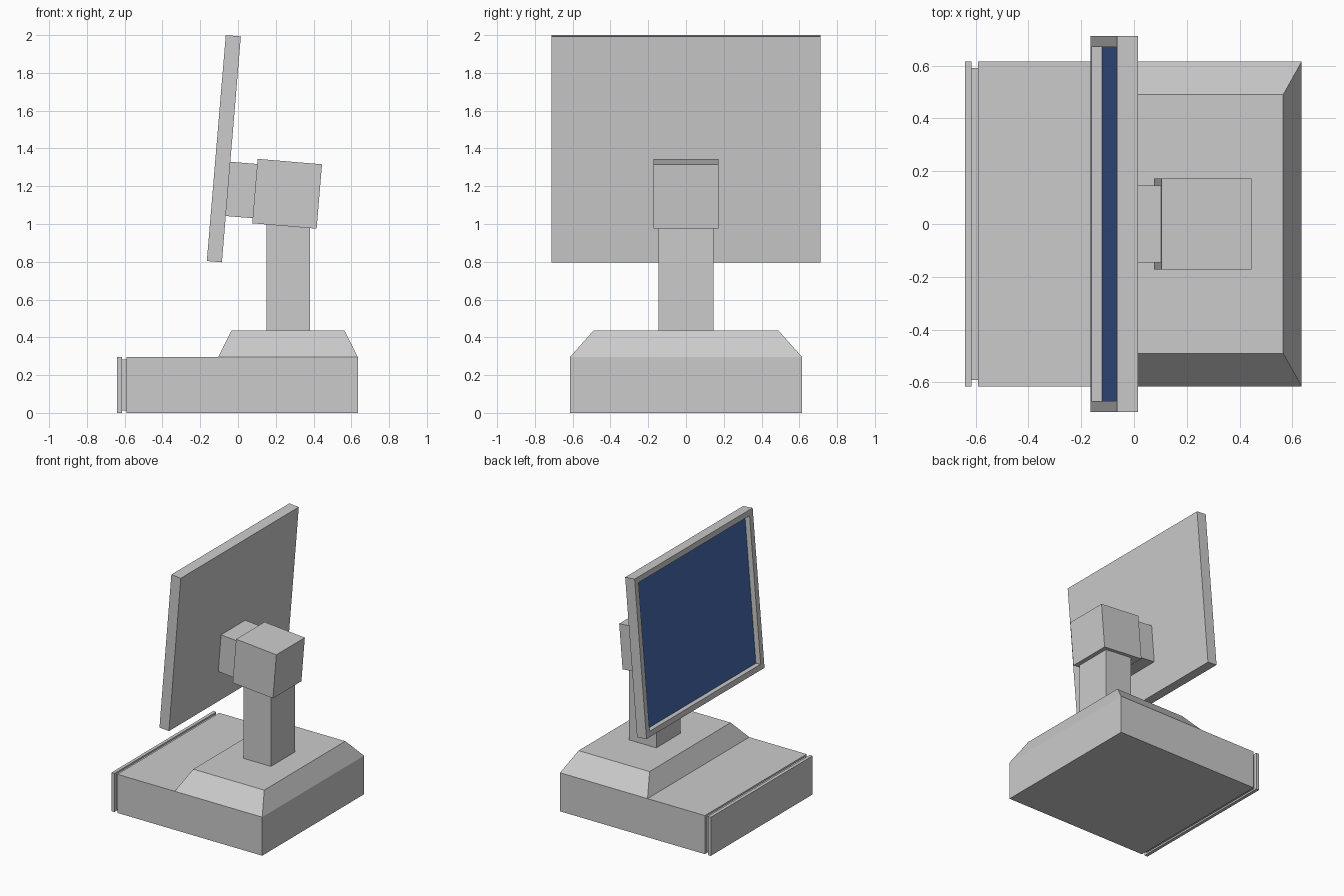
import bpy, bmesh
from math import radians
from mathutils import Matrix

if "Cube" in bpy.data.objects:
    bpy.data.objects.remove(bpy.data.objects["Cube"])

TILT = radians(4.8)


def box(name, center, size, tilt=0.0, edit=None):
    bm = bmesh.new()
    bmesh.ops.create_cube(bm, size=1, matrix=Matrix.Diagonal((*size, 1)))
    if edit:
        edit(bm)
    mesh = bpy.data.meshes.new(name)
    bm.to_mesh(mesh)
    bm.free()
    obj = bpy.data.objects.new(name, mesh)
    obj.location = center
    obj.rotation_euler.y = tilt
    bpy.context.collection.objects.link(obj)
    return obj


def taper(bm):
    for v in bm.verts:
        if v.co.z > 0:
            v.co.x *= 0.30 / 0.37
            v.co.y *= 0.49 / 0.615


def recess(bm):
    # inset the viewing side, then push it in to leave a raised rim
    face = min(bm.faces, key=lambda f: f.calc_center_median().x)
    bmesh.ops.inset_region(bm, faces=[face], thickness=0.06)
    inner = bmesh.ops.extrude_discrete_faces(bm, faces=[face])["faces"][0]
    bmesh.ops.translate(bm, verts=inner.verts, vec=(0.04, 0, 0))
    inner.material_index = 1
    bmesh.ops.recalc_face_normals(bm, faces=bm.faces)


# Base: main case, recessed seam and cover plate
box("base_case", (0.0225, 0, 0.1475), (1.225, 1.23, 0.295))
box("base_seam", (-0.6025, 0, 0.1475), (0.025, 1.18, 0.27))
box("base_cover_plate", (-0.6275, 0, 0.1475), (0.025, 1.23, 0.295))

# Sloped plinth and upright post
box("plinth", (0.265, 0, 0.365), (0.74, 1.23, 0.14), edit=taper)
box("post", (0.265, 0, 0.72), (0.23, 0.29, 0.57))

# Tilted head, connecting neck and monitor
box("tilt_head", (0.26, 0, 1.16), (0.342, 0.344, 0.342), TILT)
box("tilt_neck", (0.018, 0, 1.18), (0.145, 0.292, 0.288), TILT)
monitor = box("monitor", (-0.075, 0, 1.3985), (0.08, 1.426, 1.2), TILT, recess)

# Grey housing and blue display
for name, color in (("housing_grey", (0.8, 0.8, 0.8, 1)),
                    ("display_blue", (0.06, 0.14, 0.42, 1))):
    mat = bpy.data.materials.new(name)
    mat.diffuse_color = color
    mat.use_nodes = True
    mat.node_tree.nodes["Principled BSDF"].inputs["Base Color"].default_value = mat.diffuse_color
    monitor.data.materials.append(mat)
